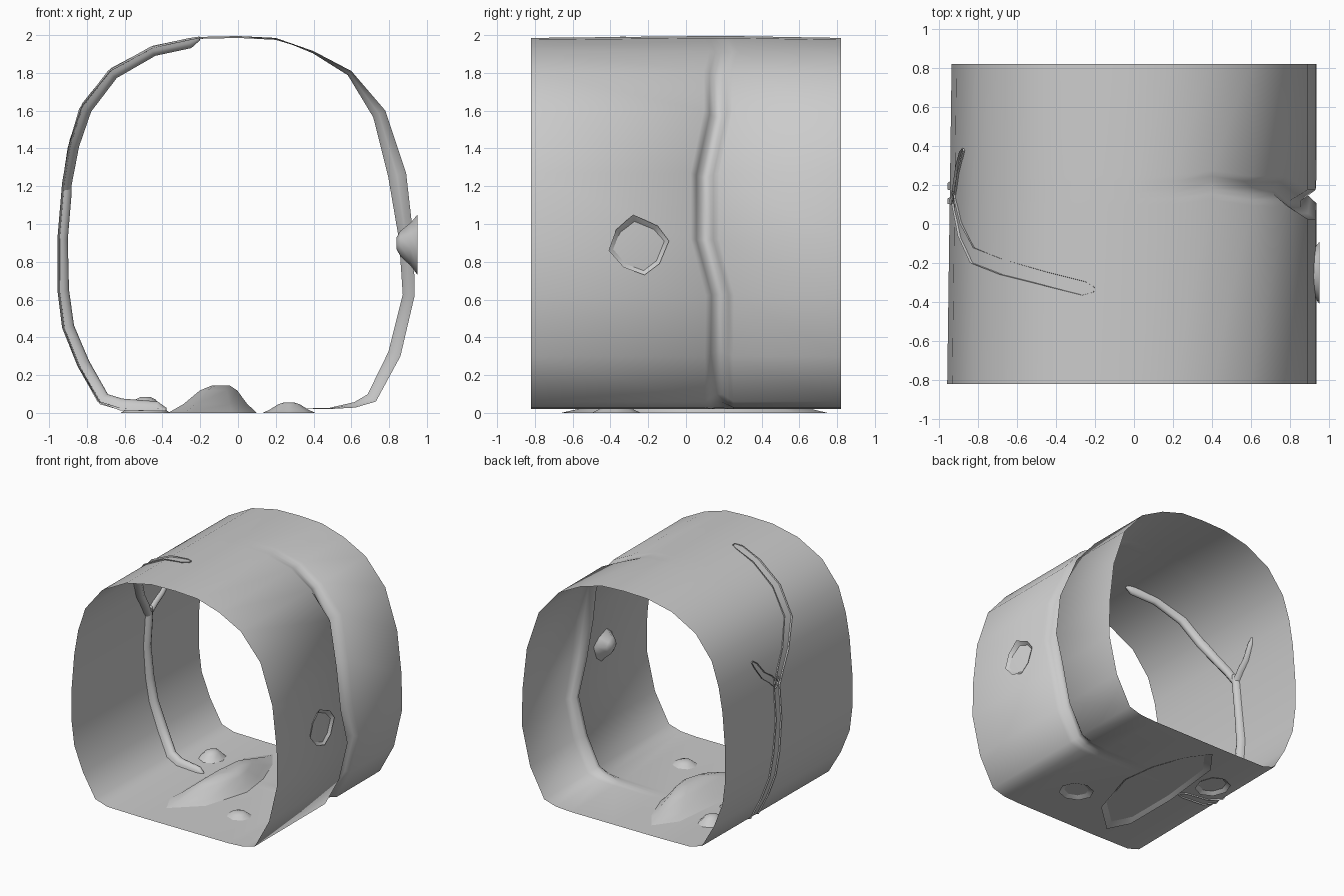
import bpy
from math import sin, cos, pi
from mathutils import Vector

if "Cube" in bpy.data.objects:
    bpy.data.objects.remove(bpy.data.objects["Cube"])

# Tunnel cross-section (x, z), clockwise from the lower left corner
PROFILE = [(-.62, .025), (-.73, .06), (-.84, .25), (-.92, .45), (-.945, .65), (-.945, .92),
           (-.92, 1.22), (-.885, 1.42), (-.82, 1.62), (-.67, 1.81), (-.45, 1.93), (-.22, 1.98),
           (0, 1.985), (.2, 1.975), (.4, 1.915), (.6, 1.81), (.78, 1.6), (.89, 1.27),
           (.93, .92), (.935, .62), (.86, .3), (.73, .06), (.62, .028), (.48, .02),
           (.1, .02), (-.3, .02)]
N = len(PROFILE)
HALF = .82


def make(name, verts, faces, angle=60):
    me = bpy.data.meshes.new(name)
    me.from_pydata([tuple(v) for v in verts], [], faces)
    ob = bpy.data.objects.new(name, me)
    bpy.context.collection.objects.link(ob)
    bpy.ops.object.select_all(action='DESELECT')
    ob.select_set(True)
    bpy.context.view_layer.objects.active = ob
    bpy.ops.object.shade_smooth_by_angle(angle=angle * pi / 180)
    return ob


def wall(i, y):
    """Point on the tunnel wall at fractional profile index i, slightly tapered along y."""
    k = int(i)
    f = i - k
    a, b = PROFILE[k % N], PROFILE[(k + 1) % N]
    x, z = a[0] + (b[0] - a[0]) * f, a[1] + (b[1] - a[1]) * f
    return Vector((x + .012 * y / HALF * max(0, -x), y, z))


def inward(i):
    t = wall(i + .6, 0) - wall(i - .6 + N, 0)
    return Vector((t.z, 0, -t.x)).normalized()


# Tunnel shell, with a root-like fold pressed inward on the right wall: index -> (y, depth)
FOLD = {14: (.2, .012), 15: (.17, .03), 16: (.17, .075), 17: (.1, .10), 18: (.1, .08),
        19: (.18, .065), 20: (.175, .07), 21: (.175, .06), 22: (.175, .03), 23: (.175, .006)}
SECTION = [(-.075, 0), (-.045, .5), (-.018, .97), (.018, .97), (.045, .5), (.075, 0)]
verts, faces = [], []
for i in range(N):
    cy, depth = FOLD.get(i, (.175, 0))
    n = inward(i)
    row = [wall(i, -HALF)]
    for dy, d in SECTION:
        p = wall(i, cy + dy) + n * depth * d
        if 10 < i < 14:
            p.z += .01
        row.append(p)
    row.append(wall(i, HALF))
    verts += row
C = len(SECTION) + 2
for i in range(N):
    j = (i + 1) % N
    for c in range(C - 1):
        faces.append((i * C + c, i * C + c + 1, j * C + c + 1, j * C + c))
make("tunnel_shell", verts, faces, 75)


# Half-round roots lying on the inside of the wall: path of (profile index, y, radius)
def root(name, path, sides=6):
    pts = [wall(i, y) for i, y, r in path]
    verts, faces = [], []
    for k, (i, y, r) in enumerate(path):
        t = (pts[min(k + 1, len(pts) - 1)] - pts[max(k - 1, 0)]).normalized()
        n = inward(i)
        n = (n - t * n.dot(t)).normalized()
        s = t.cross(n)
        base = pts[k] - n * .012
        for a in range(sides + 1):
            w = pi * a / sides
            verts.append(base + s * r * cos(w) + n * (r * 1.5 * sin(w)))
    m = sides + 1
    for k in range(len(path) - 1):
        for a in range(sides):
            faces.append((k * m + a, k * m + a + 1, (k + 1) * m + a + 1, (k + 1) * m + a))
    faces += [tuple(range(m))[::-1], tuple(range((len(path) - 1) * m, len(path) * m))]
    make(name, verts, faces)


root("root_trunk", [(-.75 + N, .09, .012), (-.6 + N, .1, .034), (N, .12, .042), (1 + N, .15, .045),
                    (2 + N, .18, .045), (3 + N, .185, .042), (4 + N, .17, .04), (5 + N, .14, .036),
                    (5.8 + N, .135, .036), (6.15 + N, .13, .03)])
root("root_long_branch", [(5.9, .13, .032), (6.4, .06, .036), (7, -.03, .038), (8, -.16, .042),
                          (9, -.22, .04), (10, -.28, .036), (10.85, -.33, .036), (11.08, -.335, .014)])
root("root_short_branch", [(5.9, .13, .03), (6.2, .2, .03), (6.5, .28, .028),
                           (7.0, .35, .024), (7.2, .38, .01)])


# Rocks: nested shrinking rings over an outline; put maps (u, v, height) to space
def mound(name, outline, peak, height, put):
    rings = [(1, 0), (.72, .32), (.42, .82), (.2, 1)]
    n = len(outline)
    verts = [put(peak[0] + (u - peak[0]) * s, peak[1] + (v - peak[1]) * s, height * h)
             for s, h in rings for u, v in outline]
    faces = [(r * n + k, r * n + (k + 1) % n, (r + 1) * n + (k + 1) % n, (r + 1) * n + k)
             for r in range(len(rings) - 1) for k in range(n)]
    faces.append(tuple(range((len(rings) - 1) * n, len(rings) * n)))
    make(name, verts, faces)


def on_floor(u, v, h):
    return (u, v, h)


def on_right_wall(u, v, h):
    return (.95 - h, u, v)


def oval(cx, cy, rx, ry, n=8):
    return [(cx + rx * cos(2 * pi * k / n), cy + ry * sin(2 * pi * k / n)) for k in range(n)]


mound("floor_rock_large", [(-.03, -.43), (.1, 0), (.06, .3), (-.04, .58), (-.16, .75),
                           (-.31, .55), (-.37, 0), (-.37, -.48), (-.28, -.66)], (-.08, .05), .145, on_floor)
mound("floor_rock_left", oval(-.49, .36, .13, .15), (-.49, .36), .085, on_floor)
mound("floor_rock_right", oval(.27, -.37, .14, .13), (.27, -.37), .055, on_floor)
mound("wall_rock", [(-.28, 1.05), (-.15, .99), (-.09, .91), (-.14, .79), (-.22, .73),
                    (-.33, .77), (-.41, .86), (-.37, .97)], (-.25, .9), .11, on_right_wall)
